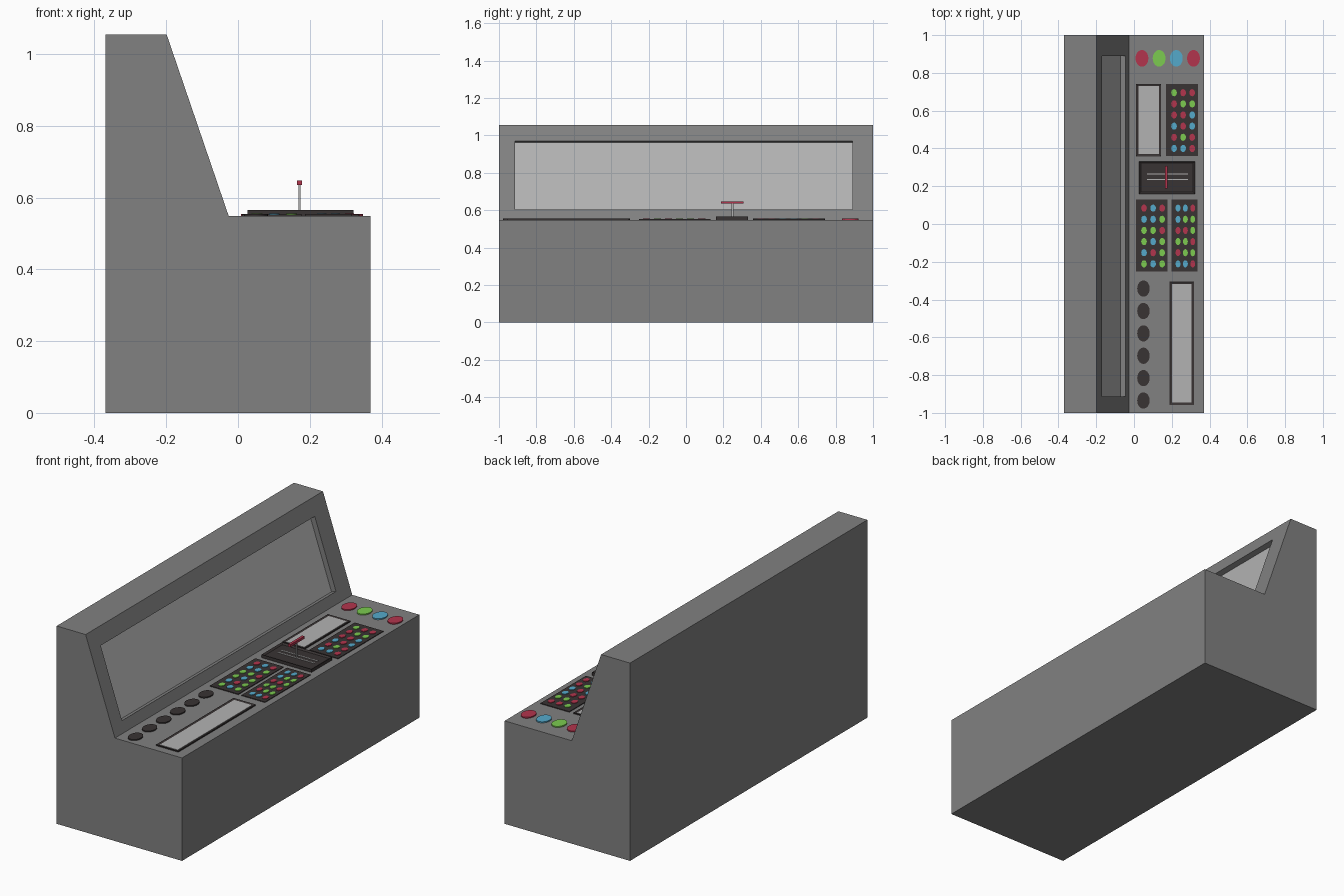
import bpy, bmesh
from math import cos, sin, pi

if "Cube" in bpy.data.objects:
    bpy.data.objects.remove(bpy.data.objects["Cube"])


def material(name, rgb):
    m = bpy.data.materials.new(name)
    m.diffuse_color = (*rgb, 1)
    m.use_nodes = True
    m.node_tree.nodes["Principled BSDF"].inputs["Base Color"].default_value = m.diffuse_color
    return m


BODY = material("body_grey", (0.22, 0.22, 0.22))
SCREEN = material("screen_grey", (0.45, 0.45, 0.45))
DARK = material("dark_plastic", (0.04, 0.033, 0.033))
COLOURS = {
    "R": material("red", (0.45, 0.035, 0.075)),
    "G": material("green", (0.2, 0.6, 0.08)),
    "B": material("blue", (0.09, 0.4, 0.6)),
    "D": DARK,
}
TOP = 0.549  # desk height


def finish(name, bm, mat):
    bmesh.ops.recalc_face_normals(bm, faces=bm.faces)
    me = bpy.data.meshes.new(name)
    bm.to_mesh(me)
    bm.free()
    ob = bpy.data.objects.new(name, me)
    bpy.context.collection.objects.link(ob)
    if mat:
        me.materials.append(mat)
    return ob


def prism(name, profile, y0, y1, mat):
    """Extrude an xz profile along y."""
    bm = bmesh.new()
    face = bm.faces.new([bm.verts.new((x, y0, z)) for x, z in profile])
    ext = bmesh.ops.extrude_face_region(bm, geom=[face])["geom"]
    verts = [g for g in ext if isinstance(g, bmesh.types.BMVert)]
    bmesh.ops.translate(bm, verts=verts, vec=(0, y1 - y0, 0))
    return finish(name, bm, mat)


def box(name, x0, x1, y0, y1, z0, z1, mat):
    return prism(name, [(x0, z0), (x1, z0), (x1, z1), (x0, z1)], y0, y1, mat)


def tray(name, x0, x1, y0, y1, height, rim, depth, mat):
    """Slab on the desk with a rim around a sunken top."""
    ob = box(name, x0, x1, y0, y1, TOP - 0.005, TOP + height, mat)
    bm = bmesh.new()
    bm.from_mesh(ob.data)
    top = max(bm.faces, key=lambda f: f.calc_center_median().z)
    bmesh.ops.inset_region(bm, faces=[top], thickness=rim)
    bmesh.ops.translate(bm, verts=top.verts, vec=(0, 0, -depth))
    bm.to_mesh(ob.data)
    bm.free()
    return ob


def discs(name, items, rx, ry, z1, segments=24):
    """Elliptical buttons: items are (x, y, colour key)."""
    bm = bmesh.new()
    keys = sorted({k for _, _, k in items})
    for x, y, k in items:
        ring = [(x + rx * cos(2 * pi * i / segments), y + ry * sin(2 * pi * i / segments))
                for i in range(segments)]
        lo = [bm.verts.new((*p, TOP - 0.002)) for p in ring]
        hi = [bm.verts.new((*p, z1)) for p in ring]
        faces = [bm.faces.new(hi), bm.faces.new(lo[::-1])]
        for i in range(segments):
            j = (i + 1) % segments
            side = bm.faces.new((lo[i], lo[j], hi[j], hi[i]))
            side.smooth = True
            faces.append(side)
        for f in faces:
            f.material_index = keys.index(k)
        for e in faces[0].edges[:] + faces[1].edges[:]:
            e.smooth = False
    ob = finish(name, bm, None)
    for k in keys:
        ob.data.materials.append(COLOURS[k])
    return ob


# Console body with sloped display face
body = prism("console_body", [(-0.37, 0), (0.37, 0), (0.37, TOP), (-0.026, TOP),
                              (-0.199, 1.055), (-0.37, 1.055)], -1, 1, BODY)

# Recess for the main display, cut perpendicular to the slope
nx, nz = 0.946, 0.324
low, high, d = (-0.045, 0.604), (-0.1705, 0.971), 0.03


def off(p, t):
    return (p[0] + nx * t, p[1] + nz * t)


cutter = prism("recess_cutter", [off(low, 0.05), off(high, 0.05), off(high, -d), off(low, -d)],
               -0.914, 0.89, None)
cutter.hide_render = True
mod = body.modifiers.new("recess", "BOOLEAN")
mod.operation, mod.solver, mod.object = "DIFFERENCE", "EXACT", cutter
bpy.context.view_layer.objects.active = body
bpy.ops.object.modifier_apply(modifier=mod.name)
bpy.data.objects.remove(cutter)
prism("main_display", [off(low, -d + 0.002), off(high, -d + 0.002), off(high, -d - 0.005), off(low, -d - 0.005)],
      -0.914, 0.89, SCREEN)

# Desk screens in dark frames
for name, x0, x1, y0, y1, r in (("rear_screen", 0.011, 0.144, 0.358, 0.742, 0.012),
                                ("front_screen", 0.187, 0.318, -0.957, -0.305, 0.013)):
    tray(name + "_frame", x0, x1, y0, y1, 0.006, r, 0.004, DARK)
    box(name, x0 + r, x1 - r, y0 + r, y1 - r, TOP, TOP + 0.004, SCREEN)

# Button panels: 3 x 6 coloured buttons on dark plates
for name, x0, x1, y1, cx, dx, rx, rows in (
        ("rear_keypad", 0.17, 0.339, 0.741, 0.212, 0.048, 0.015, "GRR RGG RRB BRB RGR BBR"),
        ("inner_keypad", 0.011, 0.178, 0.13, 0.053, 0.048, 0.015, "RBR BBG GGR GBG BRG GBG"),
        ("outer_keypad", 0.198, 0.336, 0.13, 0.233, 0.039, 0.013, "BBR BGG RRG GGR RGG BBR")):
    box(name + "_plate", x0, x1, y1 - 0.382, y1, TOP - 0.005, TOP + 0.004, DARK)
    discs(name + "_buttons", [(cx + c * dx, y1 - 0.046 - r * 0.059, k)
                              for r, row in enumerate(rows.split()) for c, k in enumerate(row)],
          rx, 0.019, TOP + 0.007, 16)

# Large buttons and the row of dark knobs
discs("large_buttons", [(0.042 + 0.091 * i, 0.877, k) for i, k in enumerate("RGBR")],
      0.034, 0.044, TOP + 0.006, 32)
discs("dark_knobs", [(0.05, -0.342 - 0.1185 * i, "D") for i in range(6)],
      0.033, 0.043, TOP + 0.006, 32)

# Throttle: rimmed base, two rails, stem and red handle
tray("throttle_base", 0.027, 0.322, 0.16, 0.332, 0.017, 0.014, 0.007, DARK)
for y in (0.236, 0.265):
    box("throttle_rail", 0.07, 0.286, y - 0.003, y + 0.003, TOP + 0.008, TOP + 0.012, SCREEN)
box("throttle_stem", 0.168, 0.174, 0.243, 0.255, TOP + 0.005, 0.638, SCREEN)
box("throttle_handle", 0.164, 0.178, 0.187, 0.307, 0.635, 0.648, COLOURS["R"])
